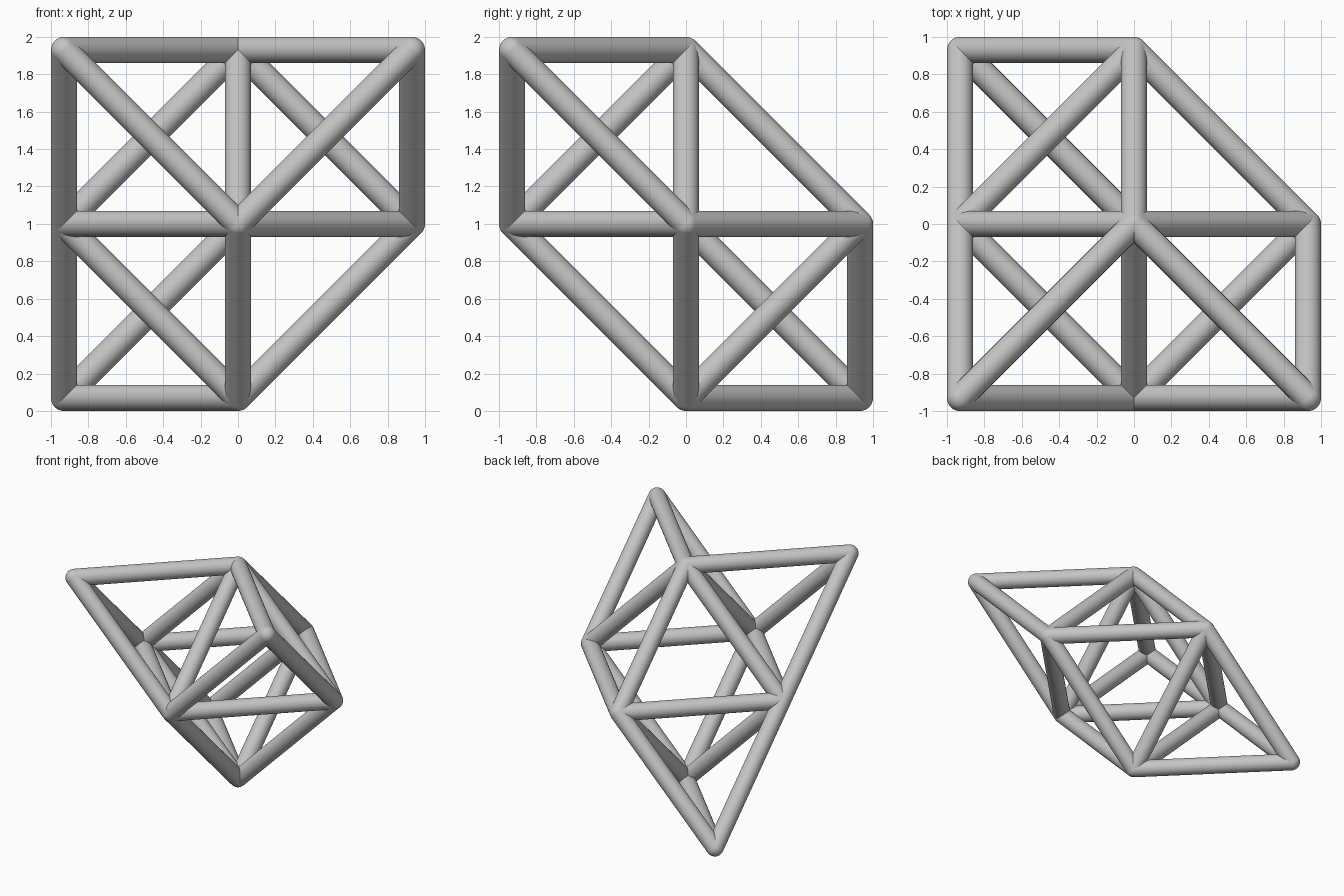
import bpy, bmesh, math
from itertools import combinations
from mathutils import Vector, Matrix

RADIUS = 0.07
REACH = 1.0 - RADIUS          # distance from centre to each joint plane
CENTRE = Vector((0, 0, 1))

cube = bpy.data.objects.get("Cube")
if cube:
    bpy.data.objects.remove(cube)

grey = bpy.data.materials.new("plain_grey")
grey.use_nodes = True
colour = (0.56, 0.56, 0.56, 1)
grey.diffuse_color = colour
grey.node_tree.nodes["Principled BSDF"].inputs["Base Color"].default_value = colour


def add_part(name, bm):
    mesh = bpy.data.meshes.new(name)
    bm.to_mesh(mesh)
    bm.free()
    mesh.materials.append(grey)
    part = bpy.data.objects.new(name, mesh)
    bpy.context.collection.objects.link(part)
    bpy.ops.object.select_all(action='DESELECT')
    part.select_set(True)
    bpy.context.view_layer.objects.active = part
    bpy.ops.object.shade_smooth_by_angle(angle=math.radians(40))


def place(node):
    return CENTRE + Vector(node) * REACH


def strut(name, a, b):
    a, b = place(a), place(b)
    turn = (b - a).to_track_quat('Z', 'Y').to_matrix().to_4x4()
    bm = bmesh.new()
    bmesh.ops.create_cone(bm, cap_ends=False, segments=32, radius1=RADIUS,
                          radius2=RADIUS, depth=(b - a).length,
                          matrix=Matrix.Translation((a + b) / 2) @ turn)
    add_part(name, bm)


def joint(name, node):
    bm = bmesh.new()
    bmesh.ops.create_uvsphere(bm, u_segments=32, v_segments=16, radius=RADIUS,
                              matrix=Matrix.Translation(place(node)))
    add_part(name, bm)


# Central octahedron: joints on the axes, struts between all non-opposite pairs
hubs = {"right": (-1, 0, 0), "left": (1, 0, 0), "front": (0, -1, 0),
        "back": (0, 1, 0), "bottom": (0, 0, -1), "top": (0, 0, 1)}
for name, node in hubs.items():
    joint(name + "_joint", node)
for (m, a), (n, b) in combinations(hubs.items(), 2):
    if Vector(a) + Vector(b) != Vector((0, 0, 0)):
        strut(f"octahedron_strut_{m}_{n}", a, b)

# Tetrahedral tips: each stands on the octahedron face that points its way
tips = {"front_right_top": (-1, -1, 1), "front_left_top": (1, -1, 1),
        "back_right_bottom": (-1, 1, -1)}
for name, tip in tips.items():
    joint(name + "_tip", tip)
    for hub, node in hubs.items():
        if Vector(tip).dot(Vector(node)) > 0:
            strut(f"{name}_strut_{hub}", tip, node)
